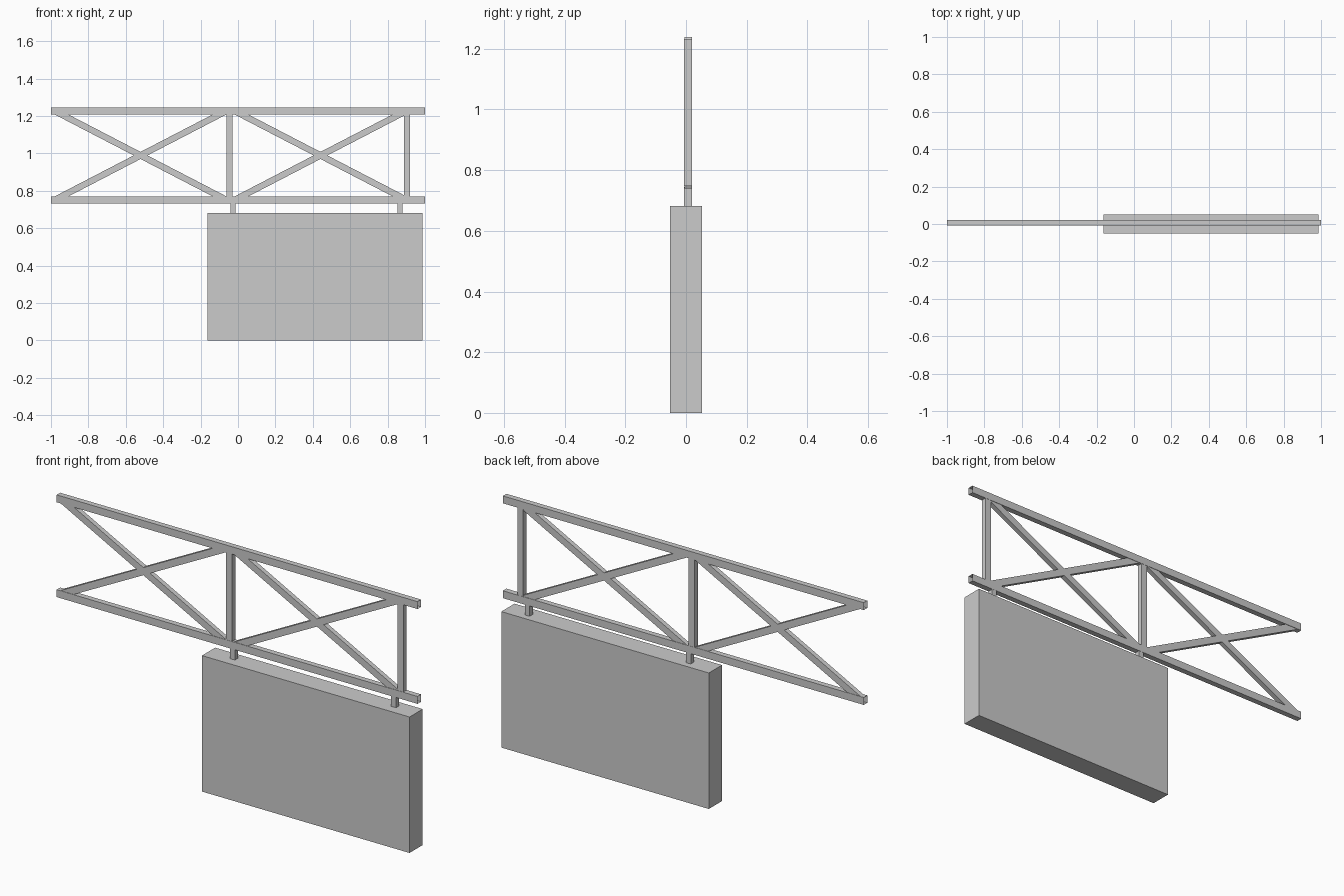
import bpy, bmesh
from math import radians, sin
from mathutils import Matrix, Vector

if "Cube" in bpy.data.objects:
    bpy.data.objects.remove(bpy.data.objects["Cube"])


def box(name, lo, hi, open_ends=False, tilt=0.0):
    """Box between two corners; optionally open at both x ends, tilted about y."""
    lo, hi = Vector(lo), Vector(hi)
    bm = bmesh.new()
    bmesh.ops.create_cube(bm, size=1)
    if open_ends:
        ends = [f for f in bm.faces if abs(f.normal.x) > 0.9]
        bmesh.ops.delete(bm, geom=ends, context='FACES_ONLY')
    bm.transform(Matrix.Diagonal((*(hi - lo), 1)))
    mesh = bpy.data.meshes.new(name)
    bm.to_mesh(mesh)
    bm.free()
    obj = bpy.data.objects.new(name, mesh)
    obj.location = (lo + hi) / 2
    obj.rotation_euler.y = tilt
    bpy.context.collection.objects.link(obj)
    return obj


Y0, Y1 = -0.007, 0.021      # truss depth
MID = 0.989                 # truss mid height

# hanging sign panel
box("sign_panel", (-0.163, -0.052, 0), (0.987, 0.052, 0.681))

# open-ended tube chords
box("lower_chord", (-1, Y0, 0.733), (1, Y1, 0.770), open_ends=True)
box("upper_chord", (-1, Y0, 1.208), (1, Y1, 1.245), open_ends=True)

# uprights, running into the chords
for i, x in enumerate((-0.045, 0.904)):
    box(f"upright_{i}", (x - 0.016, Y0 + 0.001, 0.747), (x + 0.016, Y1 - 0.001, 1.233))

# short hangers between lower chord and panel
for i, x in enumerate((-0.027, 0.866)):
    box(f"hanger_{i}", (x - 0.0135, Y0 + 0.001, 0.67), (x + 0.0135, Y1 - 0.001, 0.745))

# crossed diagonals in each bay
angle = radians(27.4)
half = 0.235 / sin(angle)
for i, x in enumerate((-0.521, 0.441)):
    for side, tilt in (("falling", angle), ("rising", -angle)):
        box(f"brace_{side}_{i}", (x - half, Y0 + 0.002, MID - 0.017),
            (x + half, Y1 - 0.002, MID + 0.017), tilt=tilt)
